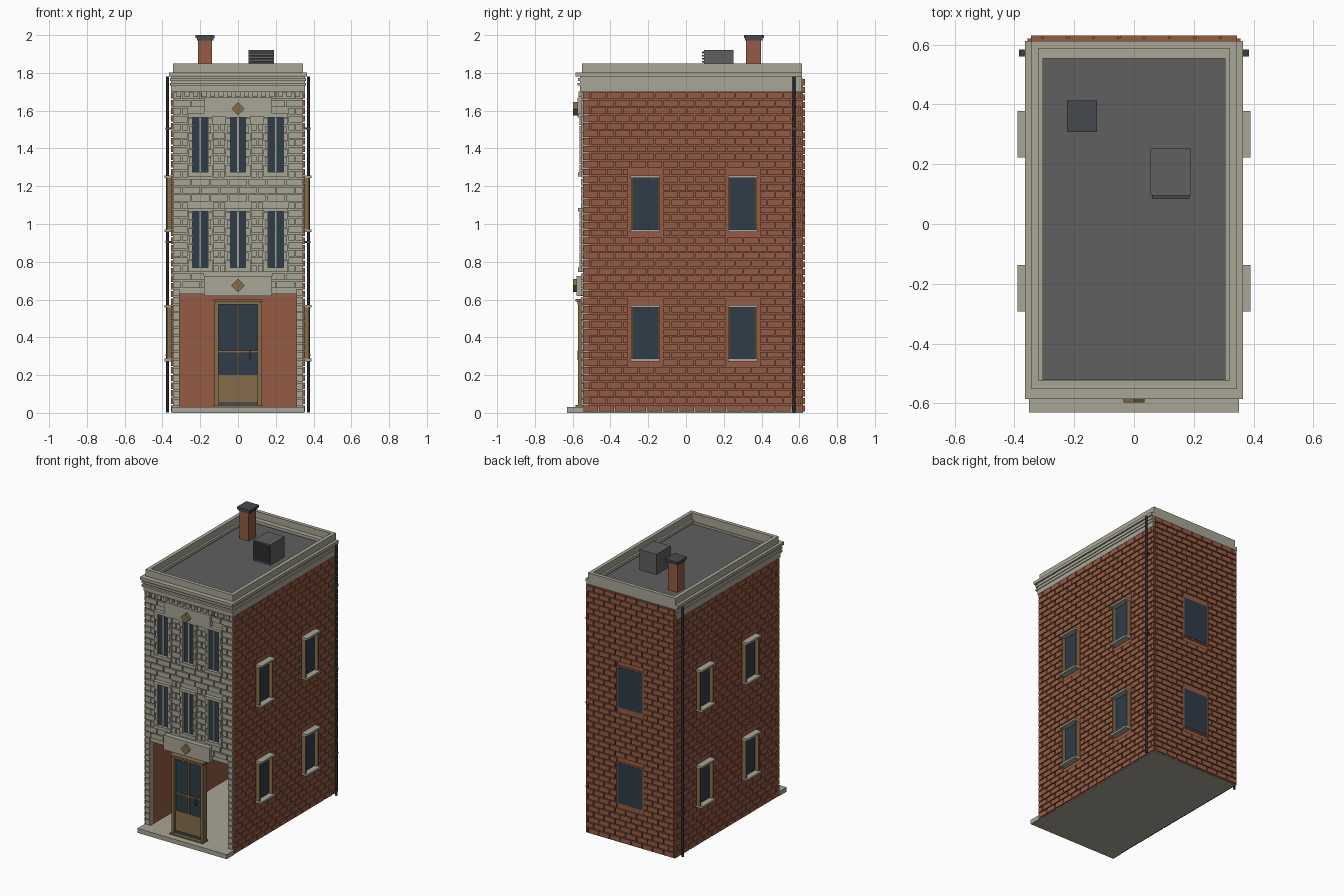
import bpy
import bmesh
from mathutils import Matrix, Vector

default_cube = bpy.data.objects.get("Cube")
if default_cube:
    bpy.data.objects.remove(default_cube, do_unlink=True)


def make_material(name, srgb):
    linear = [((c + 0.055) / 1.055) ** 2.4 for c in srgb] + [1]
    material = bpy.data.materials.new(name)
    material.use_nodes = True
    material.diffuse_color = linear
    shader = material.node_tree.nodes["Principled BSDF"]
    shader.inputs["Base Color"].default_value = linear
    shader.inputs["Roughness"].default_value = 0.8
    return material


stone = make_material("pale stone", (0.66, 0.65, 0.585))
brick = make_material("red brick", (0.58, 0.355, 0.265))
wood = make_material("tan wood", (0.52, 0.43, 0.29))
glass = make_material("dark blue glass", (0.185, 0.235, 0.285))
roofing = make_material("roof grey", (0.375, 0.375, 0.38))
metal = make_material("dark metal", (0.27, 0.29, 0.31))


def add_box(bm, box):
    """Box given as x0, x1, y0, y1, z0, z1."""
    low, high = Vector(box[0::2]), Vector(box[1::2])
    matrix = Matrix.Translation((low + high) / 2) @ Matrix.Diagonal((high - low).to_4d())
    matrix[3][3] = 1
    bmesh.ops.create_cube(bm, size=1, matrix=matrix)


def finish(name, material, bm):
    bmesh.ops.recalc_face_normals(bm, faces=bm.faces)
    mesh = bpy.data.meshes.new(name)
    bm.to_mesh(mesh)
    bm.free()
    mesh.materials.append(material)
    obj = bpy.data.objects.new(name, mesh)
    bpy.context.scene.collection.objects.link(obj)
    return obj


def part(name, material, *boxes):
    bm = bmesh.new()
    for box in boxes:
        add_box(bm, box)
    return finish(name, material, bm)


def mirrored(box):
    return (-box[1], -box[0], *box[2:])


def pair(name, material, *boxes):
    return part(name, material, *boxes, *[mirrored(b) for b in boxes])


def ring(x, front, back, width, low, high):
    """Four boxes making a rectangular band around the building."""
    return [(-x, x, front, front + width, low, high),
            (-x, x, back - width, back, low, high),
            (-x, width - x, front + width, back - width, low, high),
            (x - width, x, front + width, back - width, low, high)]


def courses(start, end, low, high, row, length, holes):
    """Staggered bricks as u0, u1, z0, z1, trimmed around the holes."""
    joint = 0.007
    count = round((high - low) / row)
    row = (high - low) / count
    for i in range(count):
        z0, z1 = low + i * row + joint / 2, low + (i + 1) * row - joint / 2
        u = start - (length / 2 if i % 2 else 0)
        while u < end:
            spans = [(max(u, start), min(u + length - joint, end))]
            for h0, h1, hz0, hz1 in holes:
                if z1 > hz0 and z0 < hz1:
                    spans = [s for a, b in spans
                             for s in ((a, min(b, h0)), (max(a, h1), b))]
            for a, b in spans:
                if b - a > joint:
                    yield a, b, z0, z1
            u += length


# Building extents and storeys
SIDE, FRONT, BACK, TOP = 0.345, -0.545, 0.62, 1.77
RELIEF = 0.011
SHOP_X, SHOP_Z = 0.31, 0.63
LEVELS = [(0.28, 0.565), (0.965, 1.25)]
FRONT_LEVELS = [(0.77, 1.065), (1.275, 1.565)]
FRONT_CENTRES = (-0.2, 0, 0.2)
SIDE_CENTRES = (-0.215, 0.3)
BASE = 0.003

# Floor, step and hollow shell
part("ground_floor", stone, (-SIDE, SIDE, FRONT, BACK, 0, 0.03))
part("front_step", stone, (-0.352, 0.352, -0.63, FRONT, 0, 0.032))
pair("side_walls", brick, (SHOP_X, SIDE, FRONT + 0.03, BACK, BASE, TOP))
part("back_wall", brick, (-SHOP_X, SHOP_X, BACK - 0.03, BACK, BASE, TOP))
part("front_wall", stone, (-SIDE, SIDE, FRONT, FRONT + 0.03, SHOP_Z, TOP))
pair("front_piers", stone, (SHOP_X, SIDE, FRONT, FRONT + 0.03, 0.03, SHOP_Z))

# Side and back brickwork
margin = 0.02
side_holes = [(c - 0.072 - margin, c + 0.072 + margin, a - 0.01, b + 0.01)
              for c in SIDE_CENTRES for a, b in LEVELS]
pair("side_bricks", brick,
     *[(SIDE - 0.002, SIDE + RELIEF, *b) for b in
       courses(FRONT, BACK, BASE, 1.7, 0.04, 0.085, side_holes)])
back_holes = [(-0.108, 0.108, a - 0.012, b + 0.012) for a, b in LEVELS]
part("back_bricks", brick,
     *[(u0, u1, BACK - 0.002, BACK + RELIEF, z0, z1) for u0, u1, z0, z1 in
       courses(-SIDE, SIDE, BASE, TOP, 0.04, 0.085, back_holes)])

# Front stonework
front_holes = [(-SHOP_X, SHOP_X, 0, SHOP_Z), (-0.18, 0.18, 0.62, 0.725),
               (-0.18, 0.18, 1.57, 1.67)]
front_holes += [(c - 0.068, c + 0.068, a - 0.025, b + 0.025)
                for c in FRONT_CENTRES for a, b in FRONT_LEVELS]
part("front_stones", stone,
     *[(u0, u1, FRONT - RELIEF, FRONT + 0.002, z0, z1) for u0, u1, z0, z1 in
       courses(-SIDE, SIDE, 0.034, 1.7, 0.042, 0.1, front_holes)])

# Front windows with toothed jambs
panes, surrounds, mullions = [], [], []
for centre in FRONT_CENTRES:
    for low, high in FRONT_LEVELS:
        panes.append((centre - 0.042, centre + 0.042, FRONT - 0.004, FRONT, low, high))
        mullions.append((centre - 0.005, centre + 0.005, FRONT - 0.01, FRONT, low, high))
        for z0, z1 in ((low - 0.023, low), (high, high + 0.02)):
            surrounds.append((centre - 0.066, centre + 0.066, FRONT - 0.026, FRONT, z0, z1))
        blocks = 7
        step = (high - low) / blocks
        for side in (-1, 1):
            for i in range(blocks):
                inner = centre + side * 0.041
                outer = centre + side * (0.066 if i % 2 == 0 else 0.056)
                surrounds.append((min(inner, outer), max(inner, outer), FRONT - 0.02,
                                  FRONT, low + i * step, low + (i + 1) * step - 0.004))
part("front_window_glass", glass, *panes)
part("front_window_mullions", stone, *mullions)
part("front_window_surrounds", stone, *surrounds)

# Plaques with diamond ornaments
part("front_plaques", stone,
     (-0.18, 0.18, -0.58, FRONT, 0.62, 0.725),
     (-0.18, 0.18, -0.575, FRONT, 1.57, 1.67))
bm = bmesh.new()
for z in (0.675, 1.61):
    bmesh.ops.create_cone(bm, cap_ends=True, segments=4, radius1=0.035, radius2=0.035,
                          depth=0.04, matrix=Matrix.Translation((0, -0.578, z))
                          @ Matrix.Rotation(1.5708, 4, "X"))
finish("diamond_ornaments", wood, bm)

# Entrance door
part("door_glass", glass, (-0.107, 0.107, -0.55, -0.535, 0.19, 0.58))
part("door_panel", wood, (-0.107, 0.107, -0.557, -0.53, 0.055, 0.2))
part("door_kick_plate", metal, (-0.107, 0.107, -0.562, -0.53, 0.042, 0.058))
pair("door_jambs", wood, (0.104, 0.124, -0.572, -0.525, 0.03, 0.58))
part("door_head", wood, (-0.122, 0.122, -0.575, -0.525, 0.575, 0.59),
     (-0.13, 0.13, -0.585, -0.525, 0.59, 0.602))
part("door_bars", wood, (-0.107, 0.107, -0.56, -0.53, 0.318, 0.33),
     (-0.005, 0.005, -0.56, -0.53, 0.2, 0.58))
part("door_threshold", wood, (-0.13, 0.13, -0.585, -0.525, 0.03, 0.042))
part("door_handle", metal, (0.06, 0.066, -0.575, -0.55, 0.28, 0.33))

# Side windows with projecting sills and heads
panes, jambs, caps = [], [], []
for centre in SIDE_CENTRES:
    for low, high in LEVELS:
        near, far = centre - 0.072, centre + 0.072
        panes.append((SIDE, SIDE + 0.004, near, far, low, high))
        jambs += [(SIDE, 0.375, near - 0.004, near + 0.006, low, high),
                  (SIDE, 0.375, far - 0.006, far + 0.004, low, high)]
        caps += [(SIDE, 0.39, near - 0.006, far + 0.006, z - 0.007, z + 0.007)
                 for z in (low, high)]
pair("side_window_glass", glass, *panes)
pair("side_window_jambs", wood, *jambs)
pair("side_window_sills_and_heads", stone, *caps)

# Back windows
part("back_window_frames", brick,
     *[(-0.106, 0.106, BACK, BACK + 0.006, a - 0.01, b + 0.01) for a, b in LEVELS])
part("back_window_glass", glass,
     *[(-0.096, 0.096, BACK, BACK + 0.009, a, b) for a, b in LEVELS])

# Cornice, dentils and parapet
REAR = 0.613
part("frieze", stone, *ring(0.354, -0.56, REAR, 0.04, 1.7, 1.79))
part("lower_cornice", stone, *ring(0.359, -0.575, REAR, 0.05, 1.733, 1.747))
part("middle_cornice", stone, *ring(0.359, -0.572, REAR, 0.05, 1.757, 1.772))
part("upper_cornice", stone, *ring(0.365, -0.585, REAR, 0.06, 1.782, 1.803))
part("parapet", stone, *ring(SIDE, -0.55, REAR, 0.026, 1.8, 1.85))
pitch = 0.045
part("dentils", stone,
     *[(i * pitch - 0.012, i * pitch + 0.012, -0.57, FRONT, 1.672, 1.702)
       for i in range(-7, 8)])

# Roof deck, chimney and vent unit
part("roof_deck", roofing, (-0.322, 0.322, -0.525, 0.59, 1.755, 1.775))
part("chimney", brick, (-0.211, -0.138, 0.318, 0.398, 1.77, 1.985))
part("chimney_cap", metal, (-0.224, -0.124, 0.308, 0.414, 1.984, 2),
     (-0.217, -0.131, 0.313, 0.405, 1.972, 1.985))
part("vent_unit", roofing, (0.056, 0.19, 0.095, 0.252, 1.77, 1.92))
part("vent_louvres", metal,
     *[(0.06, 0.186, 0.084, 0.096, 1.79 + i * 0.016, 1.8 + i * 0.016) for i in range(8)])

# Downspouts
bm = bmesh.new()
for x in (-0.374, 0.374):
    bmesh.ops.create_cone(bm, cap_ends=True, segments=8, radius1=0.008, radius2=0.008,
                          depth=1.78, matrix=Matrix.Translation((x, 0.572, 0.892)))
finish("downspouts", metal, bm)
pair("downspout_clips", metal,
     *[(SIDE, 0.385, 0.56, 0.584, z, z + 0.01) for z in (0.3, 0.9, 1.5)])
